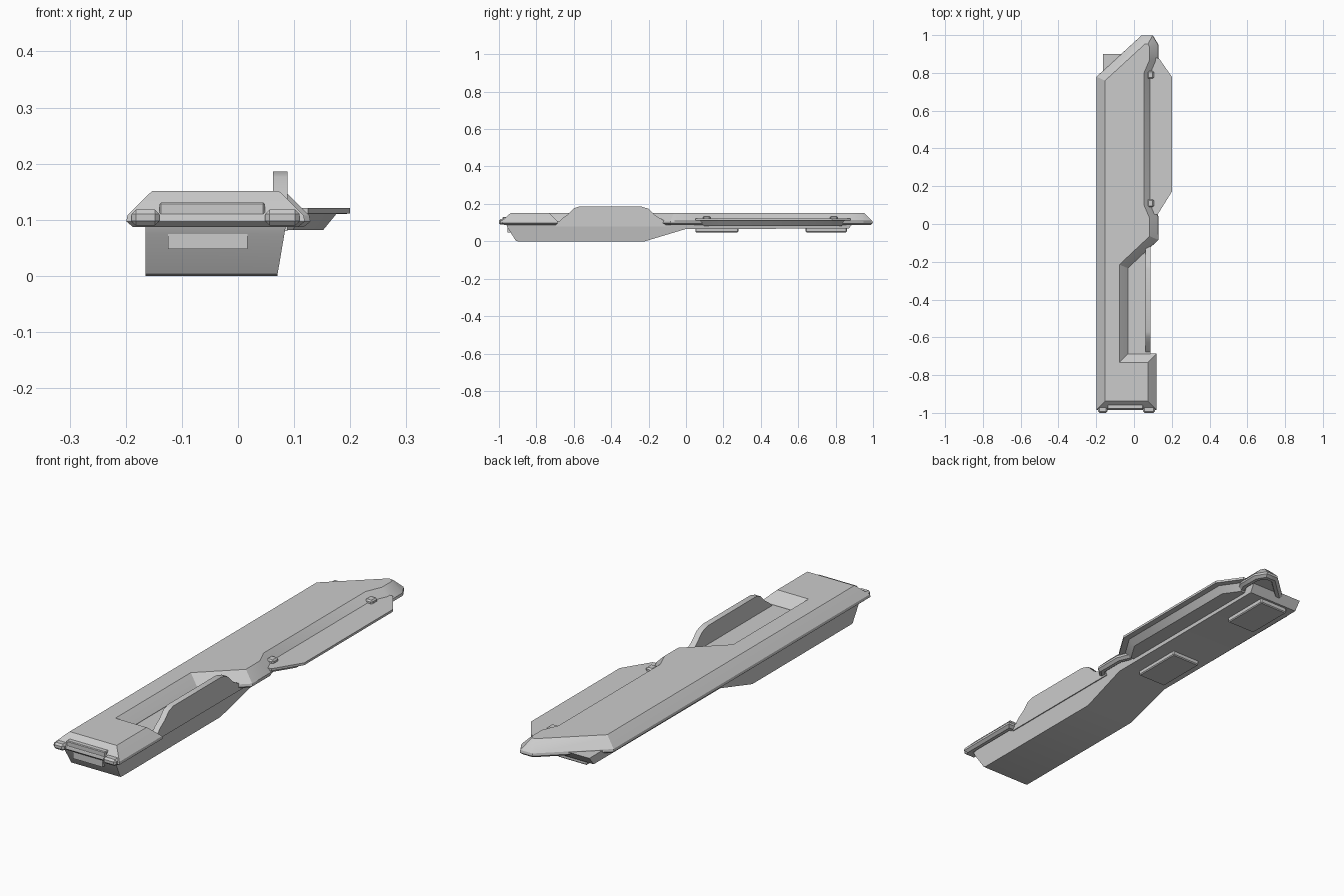
import bpy, bmesh
from mathutils import Vector

if "Cube" in bpy.data.objects:
    bpy.data.objects.remove(bpy.data.objects["Cube"])


def finish(name, bm):
    bmesh.ops.recalc_face_normals(bm, faces=bm.faces)
    mesh = bpy.data.meshes.new(name)
    bm.to_mesh(mesh)
    bm.free()
    ob = bpy.data.objects.new(name, mesh)
    bpy.context.collection.objects.link(ob)
    return ob


def inset(outline, d):
    """Mitred inward offset of a counter-clockwise outline."""
    res = []
    n = len(outline)
    for i in range(n):
        a, b, c = (Vector(outline[(i + k) % n]) for k in (-1, 0, 1))
        e1, e2 = (b - a).normalized(), (c - b).normalized()
        n1, n2 = Vector((-e1.y, e1.x)), Vector((-e2.y, e2.x))
        res.append(b + (n1 + n2) * (d / (1 + n1.dot(n2))))
    return res


def layered(name, outline, layers):
    """Stack inset copies of an outline: layers are (z, inset)."""
    bm = bmesh.new()
    rings = [[bm.verts.new((p.x, p.y, z)) for p in inset(outline, d)] for z, d in layers]
    n = len(outline)
    for lo, hi in zip(rings, rings[1:]):
        for i in range(n):
            j = (i + 1) % n
            bm.faces.new((lo[i], lo[j], hi[j], hi[i]))
    bm.faces.new(rings[0][::-1])
    bm.faces.new(rings[-1])
    return finish(name, bm)


def side_prism(name, profile, left, right):
    """Extrude a (y, z) profile across x; left/right give x for each z."""
    bm = bmesh.new()
    a = [bm.verts.new((left(z), y, z)) for y, z in profile]
    b = [bm.verts.new((right(z), y, z)) for y, z in profile]
    n = len(profile)
    for i in range(n):
        j = (i + 1) % n
        bm.faces.new((a[i], a[j], b[j], b[i]))
    bm.faces.new(a)
    bm.faces.new(b)
    return finish(name, bm)


def box(name, lo, hi, bevel=0.0):
    bm = bmesh.new()
    bmesh.ops.create_cube(bm, size=1)
    for v in bm.verts:
        v.co = [(l + h) / 2 + c * (h - l) for l, h, c in zip(lo, hi, v.co)]
    if bevel:
        bmesh.ops.bevel(bm, geom=bm.edges[:], offset=bevel, segments=1, affect='EDGES')
    return finish(name, bm)


# Upper deck: chamfered rim all round, shallow hollow underneath
deck = [(-0.2, -0.985), (0.12, -0.985), (0.12, -0.685), (-0.03, -0.685),
        (-0.03, -0.235), (0.13, -0.085), (0.13, 0.04), (0.10, 0.11),
        (0.10, 0.79), (0.13, 0.86), (0.13, 0.95), (0.10, 1.0),
        (0.04, 1.0), (-0.2, 0.78)]
layered("upper_deck", deck, [(0.10, 0.032), (0.087, 0.028), (0.087, 0.013),
                             (0.097, 0.001), (0.108, 0.003), (0.144, 0.039),
                             (0.151, 0.047)])

# Lower hull: deep at the front, stepping up to a shallow tail
hull = [(-0.96, 0.088), (-0.955, 0.075), (-0.91, 0.003), (-0.90, 0), (-0.22, 0),
        (0.0, 0.066), (0.87, 0.068), (0.90, 0.105), (-0.93, 0.105)]
side_prism("lower_hull", hull, lambda z: -0.165, lambda z: 0.07 + 0.17 * z)

# Upright fin along the side cutout
fin = [(-0.70, 0.08), (-0.66, 0.125), (-0.63, 0.145), (-0.60, 0.176), (-0.57, 0.186),
       (-0.24, 0.186), (-0.20, 0.174), (-0.16, 0.135), (-0.08, 0.09), (-0.08, 0.08)]
side_prism("side_fin", fin, lambda z: 0.062, lambda z: 0.088)

# Side panel with a thin lip over a tapered underside
panel = [(0.03, 0.05), (0.125, 0.05), (0.2, 0.17), (0.2, 0.78), (0.13, 0.88), (0.03, 0.88)]
layered("side_panel", panel, [(0.082, 0.048), (0.11, 0.025), (0.111, 0.0), (0.121, 0.0)])

# Small clips where the deck edge steps in beside the panel
for y in (0.11, 0.79):
    box("panel_clip", (0.07, y - 0.02, 0.10), (0.105, y + 0.02, 0.135), 0.006)

# Blocks under the tail
for y0, y1 in ((0.05, 0.28), (0.64, 0.86)):
    box("under_block", (-0.125, y0, 0.048), (0.015, y1, 0.09), 0.004)

# Front face: inset block, bumper bar and corner tabs
box("front_block", (-0.125, -0.955, 0.048), (0.017, -0.90, 0.10))
box("front_bar", (-0.14, -0.98, 0.105), (0.048, -0.93, 0.131), 0.003)
for x0, x1 in ((-0.19, -0.14), (0.048, 0.11)):
    box("corner_tab", (x0, -1.0, 0.09), (x1, -0.94, 0.118), 0.008)

# Smooth shading with sharp edges kept
bpy.ops.object.select_all(action='SELECT')
bpy.context.view_layer.objects.active = bpy.data.objects["upper_deck"]
bpy.ops.object.shade_smooth_by_angle(angle=0.5)
